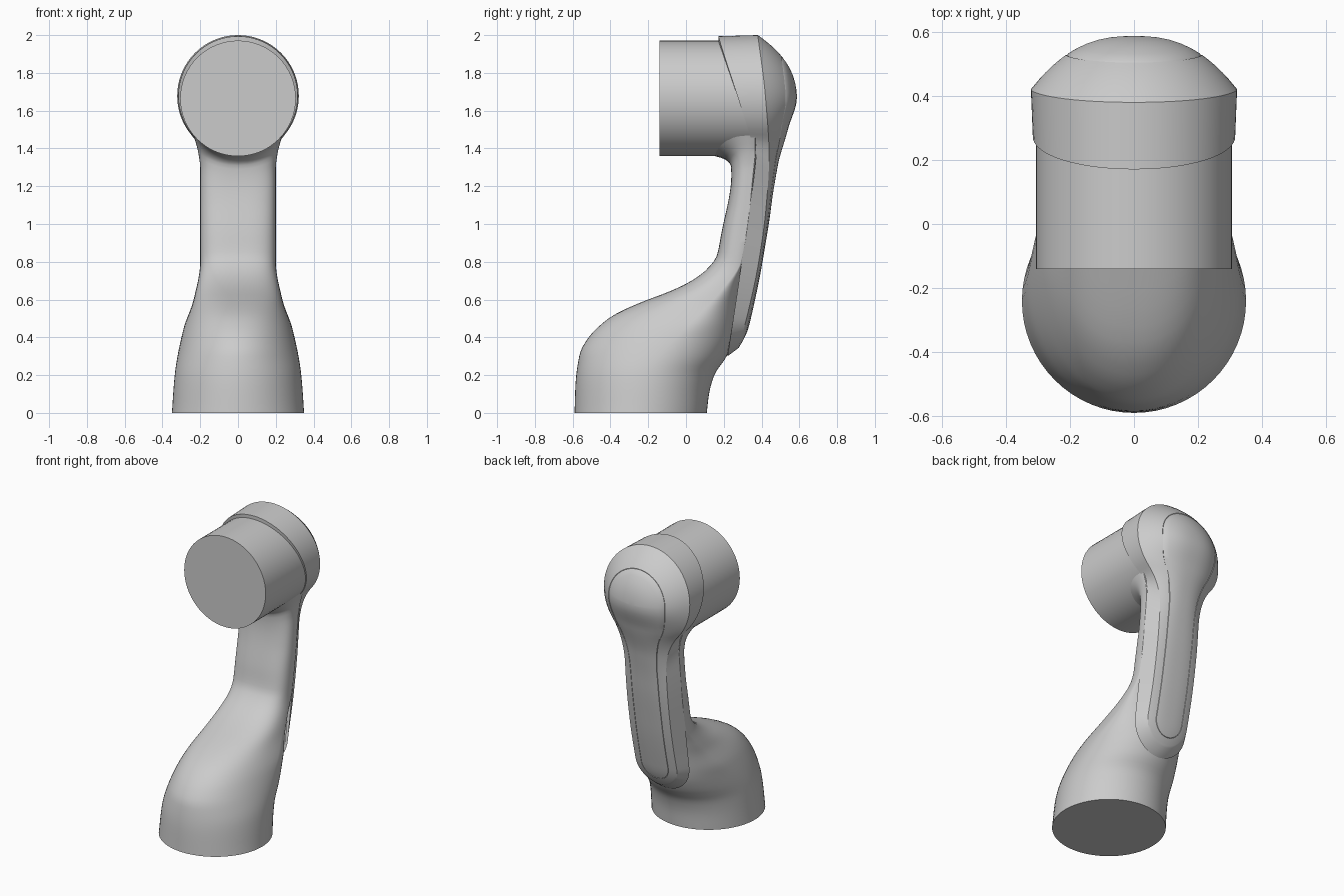
import bpy, bmesh
from math import sin, cos, pi, radians, sqrt

if "Cube" in bpy.data.objects:
    bpy.data.objects.remove(bpy.data.objects["Cube"])

HEAD_Z = 1.678


def curve(keys, z):
    """Smooth interpolation through (z, value) keys."""
    if z <= keys[0][0]:
        return keys[0][1]
    if z >= keys[-1][0]:
        return keys[-1][1]
    i = next(k for k in range(len(keys) - 1) if z <= keys[k + 1][0])
    (z0, v0), (z1, v1) = keys[i], keys[i + 1]
    h = z1 - z0
    d = (v1 - v0) / h

    def slope(j):
        if j == 0 or j == len(keys) - 1:
            return d
        a = (keys[j][1] - keys[j - 1][1]) / (keys[j][0] - keys[j - 1][0])
        b = (keys[j + 1][1] - keys[j][1]) / (keys[j + 1][0] - keys[j][0])
        return 0 if a * b <= 0 else 2 * a * b / (a + b)
    m0, m1 = slope(i), slope(i + 1)
    t = (z - z0) / h
    return ((2*t**3 - 3*t*t + 1) * v0 + (t**3 - 2*t*t + t) * h * m0
            + (3*t*t - 2*t**3) * v1 + (t**3 - t*t) * h * m1)


def loft(name, rings, cap_start=True, cap_end=True, angle=30):
    bm = bmesh.new()
    loops = [[bm.verts.new(p) for p in ring] for ring in rings]
    n = len(rings[0])
    for a, b in zip(loops, loops[1:]):
        for i in range(n):
            j = (i + 1) % n
            bm.faces.new((a[i], a[j], b[j], b[i]))
    if cap_start:
        bm.faces.new(loops[0][::-1])
    if cap_end:
        bm.faces.new(loops[-1])
    bmesh.ops.remove_doubles(bm, verts=bm.verts, dist=0.0005)
    bmesh.ops.recalc_face_normals(bm, faces=bm.faces)
    mesh = bpy.data.meshes.new(name)
    bm.to_mesh(mesh)
    bm.free()
    ob = bpy.data.objects.new(name, mesh)
    bpy.context.collection.objects.link(ob)
    bpy.ops.object.select_all(action='DESELECT')
    ob.select_set(True)
    bpy.context.view_layer.objects.active = ob
    bpy.ops.object.shade_smooth_by_angle(angle=radians(angle))
    return ob


# Lower arm: round foot blending into a slim stem under the head
FRONT = [(0, -.59), (.15, -.585), (.31, -.563), (.4, -.515), (.5, -.41), (.55, -.32),
         (.6, -.2), (.65, -.07), (.7, .03), (.76, .11), (.83, .162), (.95, .187),
         (1.26, .24), (1.31, .237), (1.34, .21), (1.36, .15), (1.37, .08)]
MID = [(0, -.24), (.2, -.2), (.35, -.1), (.5, .05), (.65, .19), (.8, .29), (1.3, .365)]
BACK = [(0, .11), (.1, .122), (.2, .15), (.3, .215), (.4, .255), (.5, .27), (.8, .315), (1.3, .38)]
WIDTH = [(0, .35), (.2, .335), (.44, .29), (.6, .235), (.8, .2), (1.25, .2), (1.31, .21), (1.37, .24)]
POWER = [(0, 2), (.3, 2), (.7, 2.6), (.9, 3.2), (1.37, 3.2)]

levels = [i * .025 for i in range(51)] + [1.27, 1.29, 1.31, 1.325, 1.34, 1.35, 1.36, 1.37]
rings = []
for z in levels:
    f, m, b, w, p = (curve(k, z) for k in (FRONT, MID, BACK, WIDTH, POWER))
    lift = min(1, max(0, (z - 1.1) / .26))
    ring = []
    for i in range(64):
        a = 2 * pi * i / 64
        c, s = cos(a), sin(a)
        q = p if s < 0 else 2
        x = w * abs(c) ** (2 / q) * (1 if c > 0 else -1)
        y = m + (b - m) * s if s >= 0 else m - (m - f) * abs(s) ** (2 / q)
        # upper slices follow the underside of the head barrel
        drop = .306 - sqrt(.306 ** 2 - min(abs(x), .3) ** 2)
        ring.append((x, y, z + lift * drop))
    rings.append(ring)
loft("lower_arm", rings)

# Head barrel: cylinder facing forward
barrel = [[(.306 * cos(2*pi*i/64), y, 1.665 + .306 * sin(2*pi*i/64)) for i in range(64)]
          for y in (-.14, .36)]
loft("head_barrel", barrel)


# Back shell: keyhole outline lofted from front edge to seam to domed back
def keyhole(r, w, z_low):
    half = [(r * cos(radians(a)), HEAD_Z + r * sin(radians(a)))
            for a in [90 - 130 * k / 26 for k in range(27)]]
    x0, z0 = half[-1]
    zc = z0 - (x0 - w) * cos(radians(40)) / sin(radians(40))
    z_end = zc - .17
    for k in range(1, 11):
        t = k / 10
        half.append(((1-t)**2 * x0 + 2*t*(1-t) * w + t*t * w,
                     (1-t)**2 * z0 + 2*t*(1-t) * zc + t*t * z_end))
    z_round = z_low + w
    half += [(w, z_end + (z_round - z_end) * k / 16) for k in range(1, 17)]
    half += [(w * cos(pi/2 * k/12), z_round - w * sin(pi/2 * k/12)) for k in range(1, 13)]
    half[0], half[-1] = (0, half[0][1]), (0, half[-1][1])
    return half + [(-x, z) for x, z in half[-2:0:-1]], z_round


def shrink(outline, z_round, s):
    pts = []
    for x, z in outline:
        zc = min(HEAD_Z, max(z_round, z))
        pts.append((x * s, zc + (z - zc) * s))
    return pts


EDGE = [(.3, .22), (.8, .295), (1.28, .363), (1.36, .37), (1.45, .344), (1.98, .175), (2, .169)]
SEAM = [(.35, .28), (.45, .308), (.8, .385), (1.1, .425), (1.35, .44), (1.68, .42), (2, .38)]
BULGE = [(.35, .025), (.8, .02), (1.1, .027), (1.3, .045), (1.5, .105), (1.68, .167), (2, .17)]

edge, edge_round = keyhole(.316, .2, .3)
seam, seam_round = keyhole(.322, .155, .345)
rings = [[(x, curve(EDGE, zo), z) for (x, z), (_, zo) in
          zip(shrink(edge, edge_round, .9), edge)],
         [(x, curve(EDGE, z), z) for x, z in edge]]
for s, groove in ((1, 0), (.93, 0), (.86, 0), (.79, 0), (.72, 0), (.66, 0), (.65, .003),
                  (.64, 0), (.55, 0), (.45, 0), (.34, 0), (.22, 0), (.1, 0), (0, 0)):
    rings.append([(x, curve(SEAM, z) + curve(BULGE, z) * (1 - s ** 2.5) - groove, z)
                  for x, z in shrink(seam, seam_round, s)])
loft("back_shell", rings, cap_start=False, cap_end=False)
